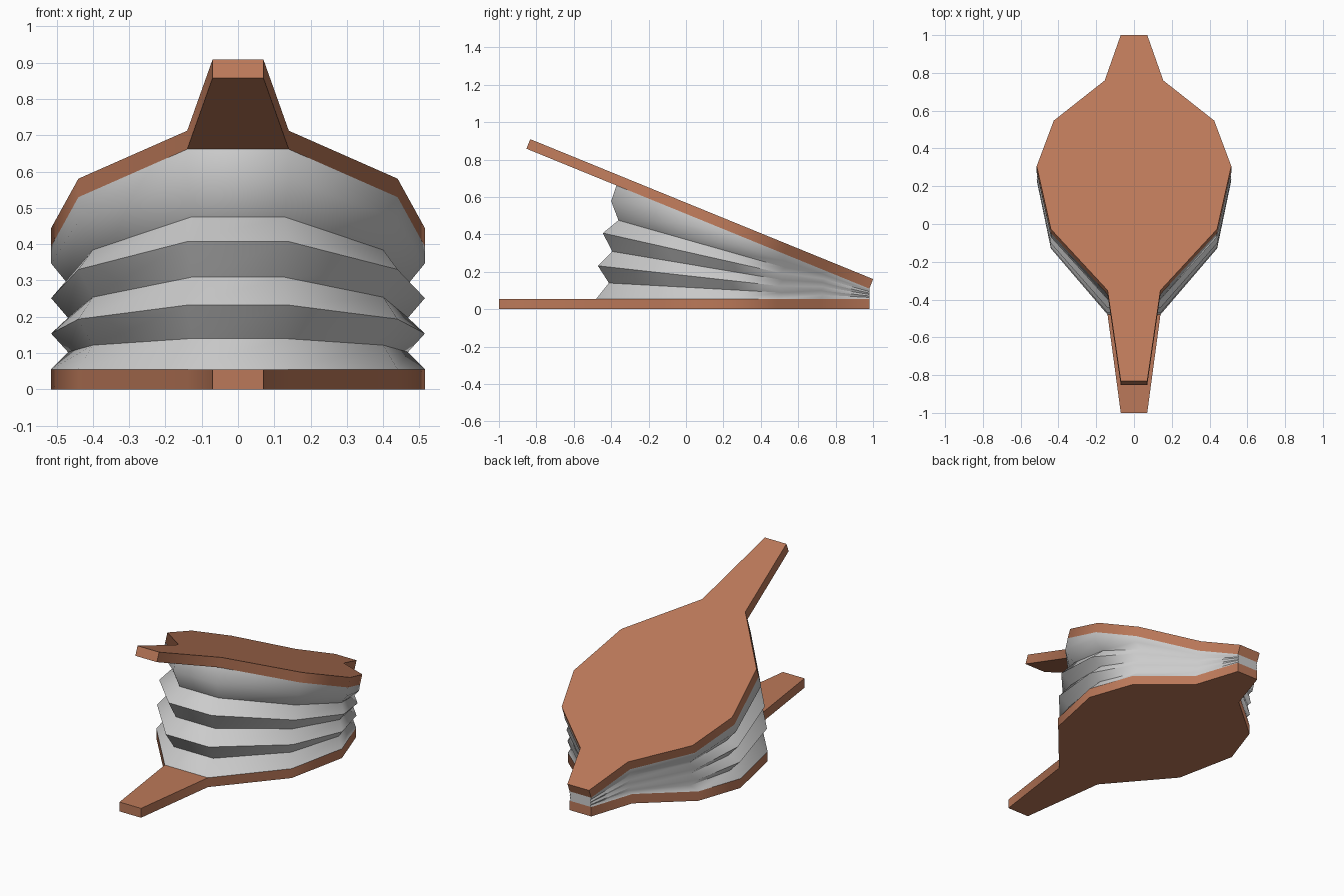
import bpy
import bmesh
from math import radians, sin, cos

cube = bpy.data.objects.get("Cube")
if cube:
    bpy.data.objects.remove(cube, do_unlink=True)

THICK = 0.055      # board thickness
HINGE_Y = 0.98     # nozzle end, where the boards meet
OPEN = 22.2        # opening angle in degrees
PLEATS = 7

# Half outline: half width, distance from the nozzle end
HANDLE = [(0.07, 1.98)]
BODY = [(0.14, 1.46), (0.44, 1.11), (0.515, 0.75), (0.425, 0.49), (0.155, 0.26), (0.07, 0.0)]


def material(name, color):
    mat = bpy.data.materials.new(name)
    mat.use_nodes = True
    mat.diffuse_color = color
    mat.node_tree.nodes["Principled BSDF"].inputs["Base Color"].default_value = color
    return mat


def ring(bm, half, angle, base, lift=0.0, narrow=1.0, shorten=1.0):
    """Mirrored outline, swung up about the hinge; lift goes along its normal."""
    a = radians(angle)
    outline = half + [(-w, s) for w, s in reversed(half)]
    return [bm.verts.new((w * narrow,
                          HINGE_Y - s * shorten * cos(a) + lift * sin(a),
                          base + s * shorten * sin(a) + lift * cos(a)))
            for w, s in outline]


def bridge(bm, low, high):
    n = len(low)
    for i in range(n):
        j = (i + 1) % n
        bm.faces.new((low[i], low[j], high[j], high[i]))


def finish(bm, name, mat, sharp):
    bmesh.ops.recalc_face_normals(bm, faces=bm.faces)
    mesh = bpy.data.meshes.new(name)
    bm.to_mesh(mesh)
    bm.free()
    mesh.materials.append(mat)
    obj = bpy.data.objects.new(name, mesh)
    bpy.context.collection.objects.link(obj)
    bpy.ops.object.select_all(action='DESELECT')
    obj.select_set(True)
    bpy.context.view_layer.objects.active = obj
    bpy.ops.object.shade_smooth_by_angle(angle=radians(sharp))


def board(name, angle, base, mat):
    bm = bmesh.new()
    under = ring(bm, HANDLE + BODY, angle, base)
    over = ring(bm, HANDLE + BODY, angle, base, lift=THICK)
    bridge(bm, under, over)
    bm.faces.new(under)
    bm.faces.new(over)
    finish(bm, name, mat, 60)


wood = material("terracotta wood", (0.50, 0.19, 0.10, 1))
cloth = material("light grey cloth", (0.60, 0.60, 0.60, 1))

# Boards with handles
TOP_BASE = 2 * THICK
board("bottom_board", 0, 0, wood)
board("top_board", OPEN, TOP_BASE, wood)

# Pleated bag: odd folds tuck inwards, the last ring meets the top board
bm = bmesh.new()
rings = []
for k in range(PLEATS + 1):
    t = k / PLEATS
    tucked = k % 2 == 1 and k < PLEATS
    rings.append(ring(bm, BODY, OPEN * t, THICK * (1 + t),
                      narrow=0.91 if tucked else 1.0,
                      shorten=0.955 if tucked else 1.0))
for low, high in zip(rings, rings[1:]):
    bridge(bm, low, high)
finish(bm, "pleated_bag", cloth, 50)
